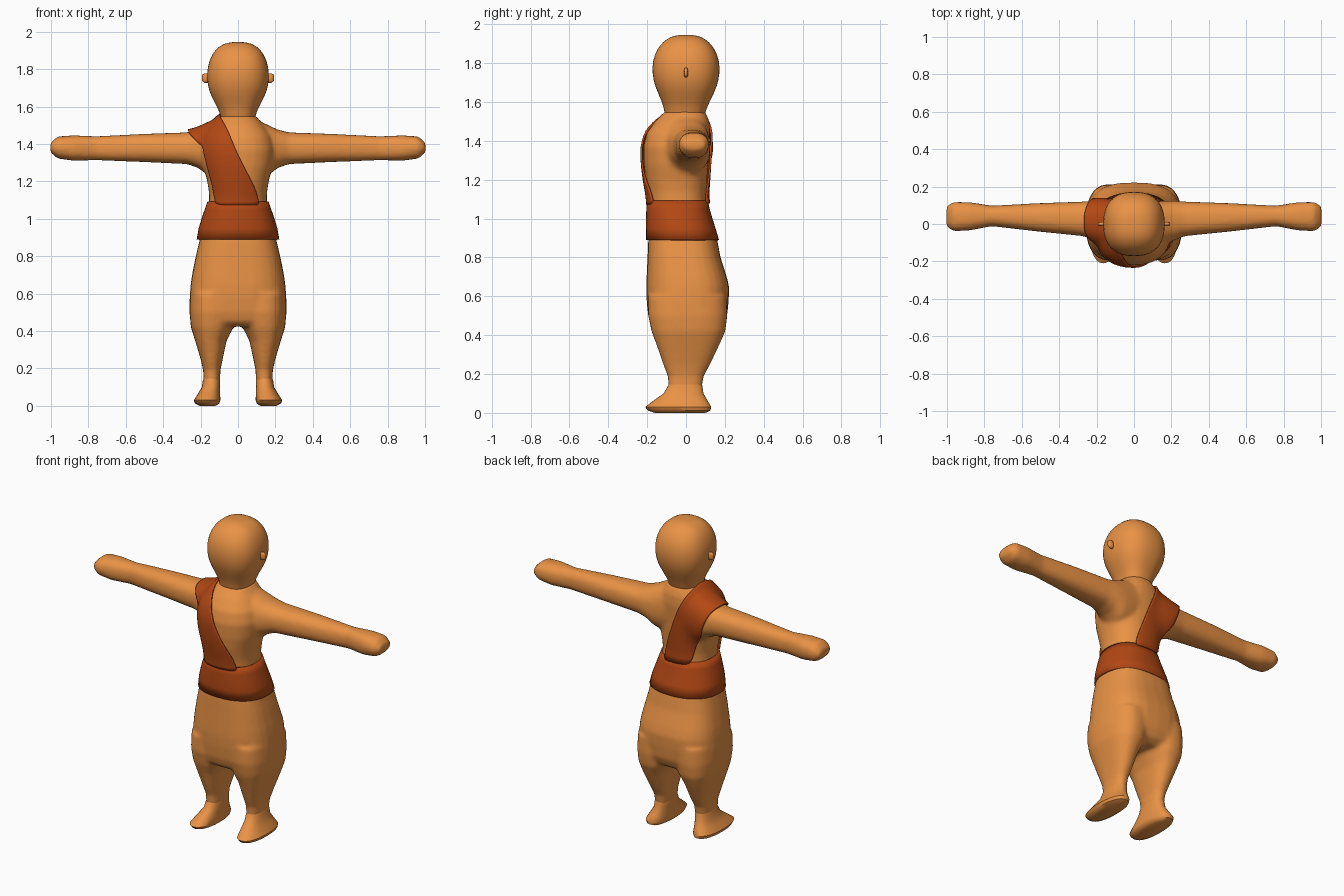
import bpy, bmesh
from math import cos, sin, pi, copysign

if "Cube" in bpy.data.objects:
    bpy.data.objects.remove(bpy.data.objects["Cube"])


def material(name, rgb):
    m = bpy.data.materials.new(name)
    m.diffuse_color = (*rgb, 1)
    m.use_nodes = True
    m.node_tree.nodes["Principled BSDF"].inputs["Base Color"].default_value = m.diffuse_color
    return m


ORANGE = material("orange", (0.82, 0.29, 0.06))
RUST = material("rust", (0.45, 0.065, 0.007))


def loft(bm, rings, axis="z", n=2.3, segs=28, caps=True, mirror=1):
    """Skin rounded sections (t, a0, a1, b0, b1); a, b are the extents across the axis."""
    p = 2 / n
    loops = []
    for t, a0, a1, b0, b1 in rings:
        loop = []
        for i in range(segs):
            c, s = cos(2 * pi * i / segs), sin(2 * pi * i / segs)
            a = (a0 + a1) / 2 + (a1 - a0) / 2 * copysign(abs(c) ** p, c)
            b = (b0 + b1) / 2 + (b1 - b0) / 2 * copysign(abs(s) ** p, s)
            x, y, z = (a, b, t) if axis == "z" else (t, a, b)
            loop.append(bm.verts.new((x * mirror, y, z)))
        loops.append(loop)
    for l0, l1 in zip(loops, loops[1:]):
        for i in range(segs):
            j = (i + 1) % segs
            bm.faces.new((l0[i], l0[j], l1[j], l1[i]))
    if caps:
        bm.faces.new(loops[0][::-1])
        bm.faces.new(loops[-1])


def finish(name, bm, mat):
    bmesh.ops.recalc_face_normals(bm, faces=bm.faces)
    for f in bm.faces:
        f.smooth = True
    me = bpy.data.meshes.new(name)
    bm.to_mesh(me)
    bm.free()
    me.materials.append(mat)
    ob = bpy.data.objects.new(name, me)
    bpy.context.collection.objects.link(ob)
    return ob


def fuse(ob, iterations=6):
    """Blend overlapping lofts into one smooth skin."""
    r = ob.modifiers.new("fuse", "REMESH")
    r.mode = "VOXEL"
    r.voxel_size = 0.012
    r.use_smooth_shade = True
    s = ob.modifiers.new("relax", "SMOOTH")
    s.factor = 0.5
    s.iterations = iterations


def sym(rows):
    return [(z, -w, w, f, b) for z, w, f, b in rows]


# torso with both arms
bm = bmesh.new()
loft(bm, sym([(0.90, .195, -.19, .15), (1.0, .175, -.19, .125), (1.09, .155, -.19, .105),
              (1.14, .155, -.197, .105), (1.20, .165, -.208, .11), (1.28, .185, -.218, .115),
              (1.37, .195, -.22, .12), (1.44, .18, -.203, .125), (1.50, .14, -.16, .12),
              (1.55, .095, -.11, .10)]))
ARM = [(.03, -.12, .115, 1.26, 1.54), (.10, -.12, .12, 1.22, 1.53), (.16, -.11, .125, 1.23, 1.502),
       (.21, -.09, .125, 1.27, 1.478), (.27, -.065, .12, 1.292, 1.462), (.5, -.042, .112, 1.303, 1.454),
       (.76, -.012, .098, 1.313, 1.441), (.88, -.035, .117, 1.31, 1.446), (.965, -.038, .118, 1.322, 1.44),
       (1.003, -.015, .095, 1.355, 1.405)]
for m in (1, -1):
    loft(bm, ARM, "x", 2.4, mirror=m)
torso = finish("torso_and_arms", bm, ORANGE)
fuse(torso)

# baggy trousers: hips plus two tapering legs
bm = bmesh.new()
loft(bm, sym([(.96, .19, -.185, .145), (.88, .207, -.195, .163), (.80, .226, -.198, .178),
              (.70, .246, -.203, .21), (.65, .253, -.205, .222), (.58, .259, -.203, .22),
              (.50, .260, -.195, .212), (.45, .250, -.18, .19), (.425, .23, -.15, .15)]), n=2.7)
LEG = [(.60, .0, .255, -.195, .21), (.50, .005, .26, -.195, .213), (.42, .025, .252, -.178, .203),
       (.35, .06, .23, -.152, .172), (.25, .082, .20, -.118, .125), (.19, .094, .186, -.095, .092),
       (.12, .096, .184, -.09, .08)]
for m in (1, -1):
    loft(bm, LEG, n=2.4, mirror=m)
fuse(finish("trousers", bm, ORANGE))

# feet with flat soles
FOOT = [(.16, .10, .18, -.082, .078), (.135, .095, .188, -.095, .085), (.10, .096, .193, -.115, .09),
        (.065, .096, .214, -.165, .11), (.03, .094, .236, -.21, .13), (.012, .10, .23, -.195, .125),
        (.0, .12, .205, -.16, .10)]
for m, side in ((1, "left"), (-1, "right")):
    bm = bmesh.new()
    loft(bm, FOOT, n=2.3, mirror=m)
    ob = finish(side + "_foot", bm, ORANGE)
    bpy.context.view_layer.objects.active = ob
    ob.select_set(True)
    bpy.ops.object.shade_smooth_by_angle(angle=0.8)
    ob.select_set(False)

# head and neck
bm = bmesh.new()
loft(bm, sym([(1.52, .092, -.11, .095), (1.545, .092, -.11, .10), (1.59, .107, -.12, .116),
              (1.65, .142, -.147, .148), (1.71, .164, -.17, .17), (1.78, .168, -.176, .176),
              (1.84, .157, -.165, .165), (1.89, .133, -.138, .138), (1.925, .10, -.10, .10),
              (1.942, .055, -.06, .06), (1.945, .02, -.02, .02)]), n=2.4)
head = finish("head", bm, ORANGE)
head.modifiers.new("round", "SUBSURF").levels = 1

# small ears
for m, side in ((1, "left"), (-1, "right")):
    bm = bmesh.new()
    loft(bm, [(.15, -.012, .012, 1.725, 1.775), (.178, -.011, .011, 1.727, 1.777),
              (.192, -.007, .007, 1.737, 1.77)], "x", 2.5, 12, mirror=m)
    finish(side + "_ear", bm, ORANGE)

# waist band
bm = bmesh.new()
loft(bm, sym([(.89, .221, -.205, .17), (.95, .21, -.206, .152), (1.0, .195, -.206, .136),
              (1.05, .178, -.204, .122), (1.093, .163, -.201, .112)]), caps=False, segs=40)
band = finish("waist_band", bm, RUST)
band.modifiers.new("cloth", "SOLIDIFY").thickness = 0.012

# sash strap over one shoulder: rows (outer x, z, inner x, z, y)
STRAP = [(-.12, 1.07, .155, 1.07, -.20), (-.13, 1.15, .10, 1.16, -.21), (-.16, 1.25, .035, 1.27, -.22),
         (-.20, 1.36, -.01, 1.37, -.21), (-.24, 1.43, -.05, 1.46, -.17), (-.262, 1.46, -.08, 1.53, -.09),
         (-.27, 1.465, -.092, 1.55, .02), (-.262, 1.455, -.08, 1.53, .10), (-.22, 1.39, -.03, 1.42, .13),
         (-.16, 1.25, .03, 1.25, .125), (-.10, 1.07, .10, 1.07, .12)]
bm = bmesh.new()
rows = []
for xo, zo, xi, zi, y in STRAP:
    rows.append([bm.verts.new((xo + (xi - xo) * k / 4, y * (.75 + .25 * min(1, k / 2)),
                               zo + (zi - zo) * k / 4)) for k in range(5)])
for r0, r1 in zip(rows, rows[1:]):
    for k in range(4):
        bm.faces.new((r0[k], r0[k + 1], r1[k + 1], r1[k]))
strap = finish("sash_strap", bm, RUST)
sub = strap.modifiers.new("refine", "SUBSURF")
sub.levels = sub.render_levels = 2
wrap = strap.modifiers.new("drape", "SHRINKWRAP")
wrap.target = torso
wrap.wrap_method = "NEAREST_SURFACEPOINT"
wrap.wrap_mode = "ABOVE_SURFACE"
wrap.offset = 0.011
relax = strap.modifiers.new("relax", "SMOOTH")
relax.iterations = 2
cloth = strap.modifiers.new("cloth", "SOLIDIFY")
cloth.thickness = 0.01
cloth.offset = 0
